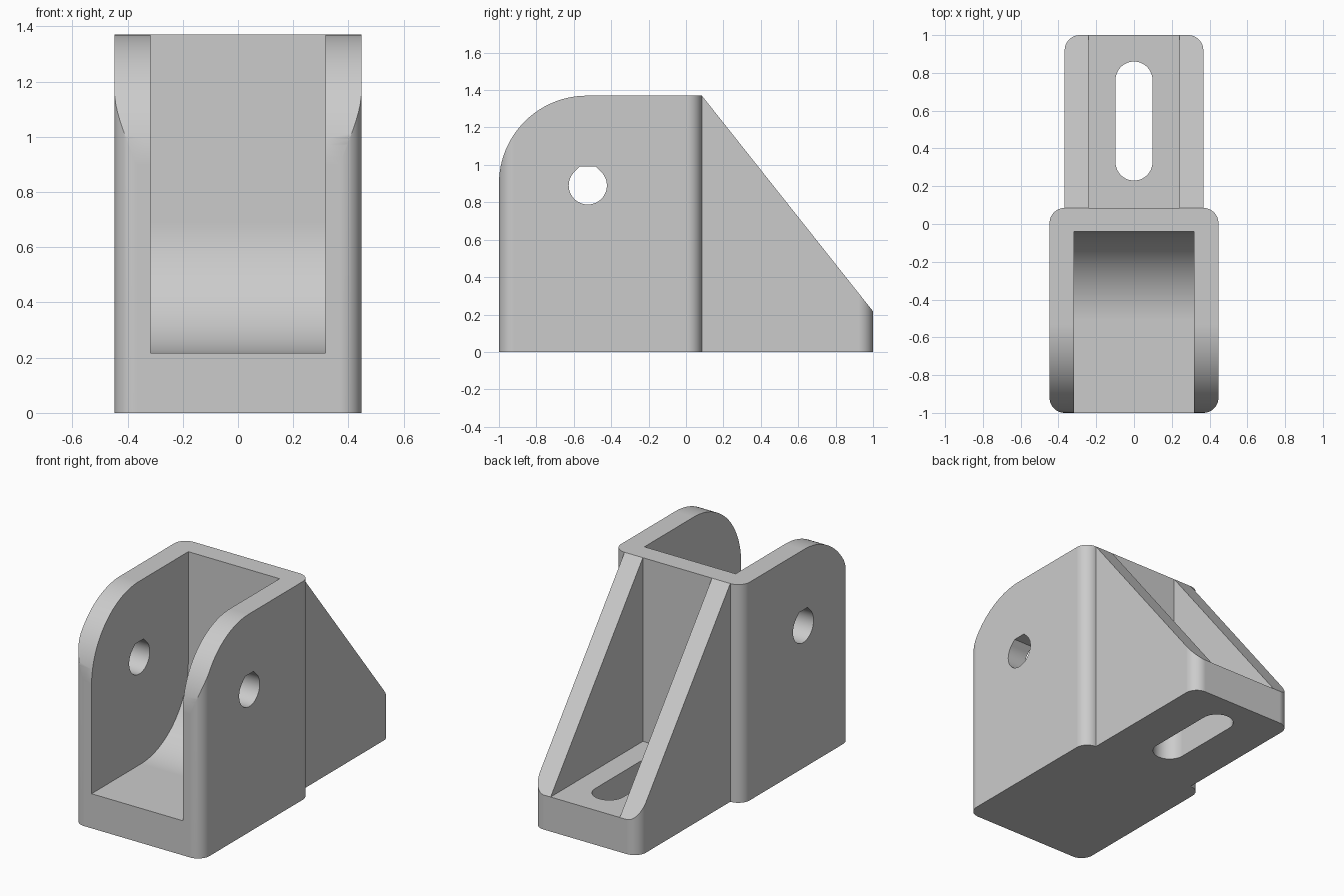
import bpy
import bmesh
from math import sin, cos, radians

default = bpy.data.objects.get("Cube")
if default:
    bpy.data.objects.remove(default, do_unlink=True)

FRONT, WALL, END = -1.0, 0.085, 1.0     # front edge, back of the yoke, rear edge
HEIGHT, FLOOR = 1.37, 0.217
WIDE, NARROW = 0.447, 0.367             # half widths of yoke and foot
CORNER, BIG = 0.08, 0.47                # corner and large radii


def arc(cx, cy, r, start, end, steps=16):
    angles = [radians(start + (end - start) * i / steps) for i in range(steps + 1)]
    return [(cx + r * cos(a), cy + r * sin(a)) for a in angles]


def prism(name, outline, low, high, axis):
    """Extrude an outline along z (outline is x, y) or along x (outline is y, z)."""
    bm = bmesh.new()
    place = (lambda p: (p[0], p[1], low)) if axis == "z" else (lambda p: (low, p[0], p[1]))
    face = bm.faces.new([bm.verts.new(place(p)) for p in outline])
    extruded = bmesh.ops.extrude_face_region(bm, geom=[face])["geom"]
    span = high - low
    bmesh.ops.translate(bm, vec=(0, 0, span) if axis == "z" else (span, 0, 0),
                        verts=[v for v in extruded if isinstance(v, bmesh.types.BMVert)])
    bmesh.ops.recalc_face_normals(bm, faces=bm.faces)
    mesh = bpy.data.meshes.new(name)
    bm.to_mesh(mesh)
    bm.free()
    obj = bpy.data.objects.new(name, mesh)
    bpy.context.collection.objects.link(obj)
    return obj


def cut(target, tool, operation="DIFFERENCE"):
    mod = target.modifiers.new(tool.name, "BOOLEAN")
    mod.operation, mod.solver, mod.object = operation, "EXACT", tool
    bpy.context.view_layer.objects.active = target
    bpy.ops.object.modifier_apply(modifier=mod.name)
    bpy.data.objects.remove(tool, do_unlink=True)


def box(x, y0, y1):
    return [(-x, y0), (x, y0), (x, y1), (-x, y1)]


# Footprint: wide rounded yoke with a narrower rounded foot behind it
half = (arc(WIDE - CORNER, FRONT + CORNER, CORNER, -90, 0)
        + arc(WIDE - CORNER, WALL - CORNER, CORNER, 0, 90)
        + arc(NARROW - CORNER, END - CORNER, CORNER, 0, 90))
footprint = half + [(-x, y) for x, y in reversed(half)]
bracket = prism("bracket", footprint, 0, HEIGHT + 0.2, "z")

# Side silhouette: rounded front shoulder and sloping rear gussets
side = [(FRONT - 0.1, -0.1), (END + 0.1, -0.1), (END + 0.1, FLOOR), (END, FLOOR),
        (WALL, HEIGHT)]
side += arc(FRONT + BIG, HEIGHT - BIG, BIG, 90, 180, 32) + [(FRONT - 0.1, HEIGHT - BIG)]
cut(bracket, prism("silhouette", side, -1, 1, "x"), "INTERSECT")

# Front channel with a curved back
inner = WALL - 0.125
channel = [(FRONT - 0.2, FLOOR)]
channel += arc(inner - BIG, FLOOR + BIG, BIG, -90, 0, 32)
channel += [(inner, 2), (FRONT - 0.2, 2)]
cut(bracket, prism("channel_cutter", channel, -0.317, 0.317, "x"))

# Rear pocket between the gussets
cut(bracket, prism("pocket_cutter", box(0.24, WALL, END + 0.2), FLOOR, 2, "z"))

# Mounting slot through the foot
r = 0.098
slot = arc(0, 0.86 - r, r, 0, 180, 24) + arc(0, 0.23 + r, r, 180, 360, 24)
cut(bracket, prism("slot_cutter", slot, -0.2, 0.5, "z"))

# Pin hole with a flattened teardrop top
y, z, r = -0.525, 0.89, 0.102
flat = r * (2 ** 0.5 - 1)
hole = arc(y, z, r, 135, 405, 36) + [(y + flat, z + r), (y - flat, z + r)]
cut(bracket, prism("pin_hole_cutter", hole, -1, 1, "x"))

# Grey material and shading
grey = bpy.data.materials.new("light_grey")
grey.use_nodes = True
colour = (0.6, 0.6, 0.6, 1)
grey.diffuse_color = colour
grey.node_tree.nodes["Principled BSDF"].inputs["Base Color"].default_value = colour
bracket.data.materials.clear()
bracket.data.materials.append(grey)
for poly in bracket.data.polygons:
    poly.material_index = 0

bpy.ops.object.select_all(action="DESELECT")
bracket.select_set(True)
bpy.context.view_layer.objects.active = bracket
bpy.ops.object.shade_smooth_by_angle(angle=radians(30))
weighted = bracket.modifiers.new("weighted_normals", "WEIGHTED_NORMAL")
weighted.keep_sharp = True
